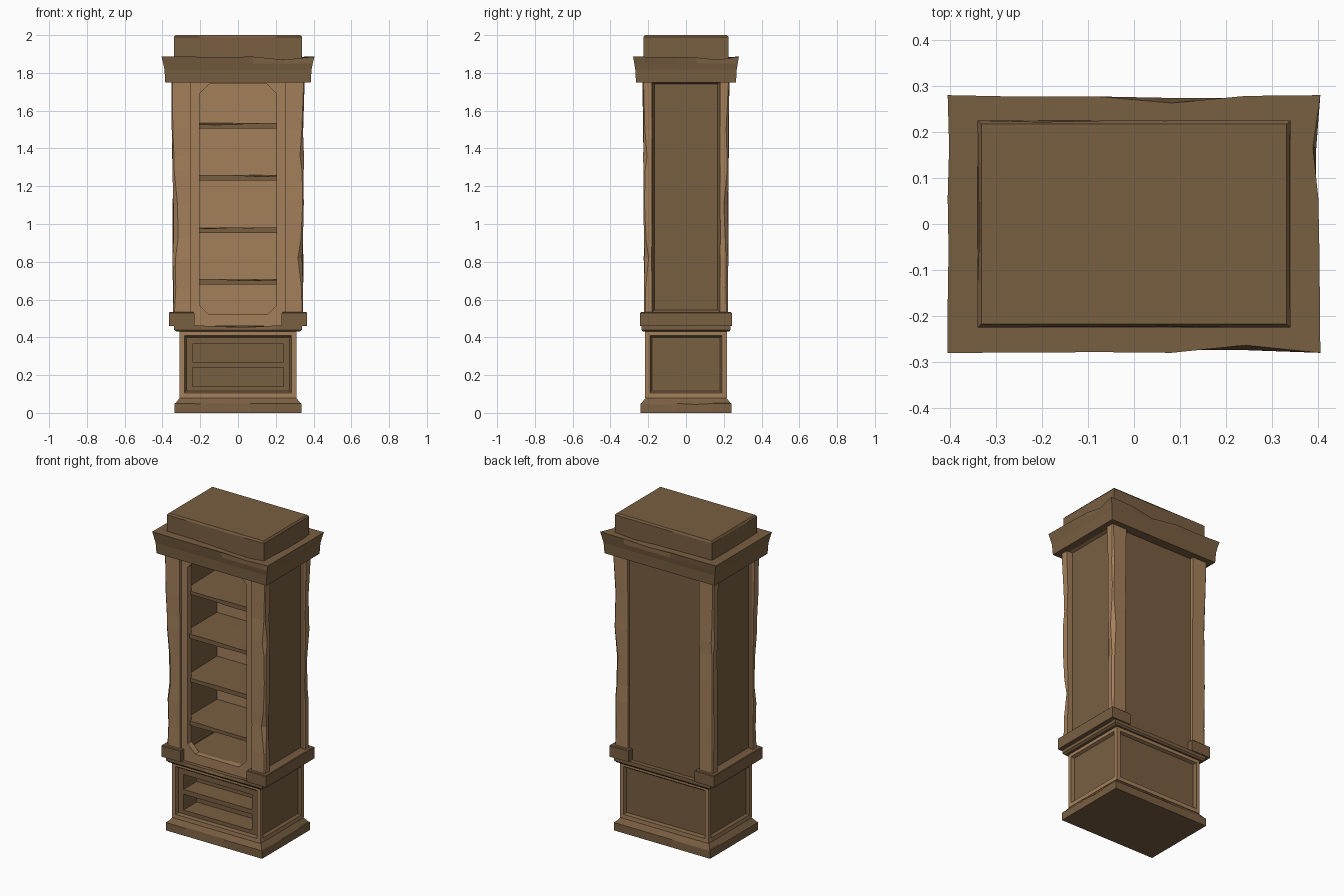
import bpy, bmesh, random
from mathutils import Vector

if "Cube" in bpy.data.objects:
    bpy.data.objects.remove(bpy.data.objects["Cube"])

random.seed(7)


def material(name, rgb):
    m = bpy.data.materials.new(name)
    m.diffuse_color = (*rgb, 1)
    m.use_nodes = True
    m.node_tree.nodes["Principled BSDF"].inputs["Base Color"].default_value = m.diffuse_color
    return m


MATS = [material("light_wood", (0.37, 0.215, 0.105)),
        material("dark_wood", (0.19, 0.113, 0.053))]
LIGHT, DARK = 0, 1


def finish(name, bm, mat=None):
    bmesh.ops.recalc_face_normals(bm, faces=bm.faces)
    if mat is not None:
        for f in bm.faces:
            f.material_index = mat
    me = bpy.data.meshes.new(name)
    bm.to_mesh(me)
    bm.free()
    for m in MATS:
        me.materials.append(m)
    ob = bpy.data.objects.new(name, me)
    bpy.context.collection.objects.link(ob)
    return ob


def skin(bm, rings):
    """Join rings of points into a closed solid."""
    vs = [[bm.verts.new(p) for p in r] for r in rings]
    n = len(vs[0])
    for a, b in zip(vs, vs[1:]):
        for i in range(n):
            j = (i + 1) % n
            bm.faces.new((a[i], a[j], b[j], b[i]))
    bm.faces.new(vs[0][::-1])
    bm.faces.new(vs[-1])


def box_bm(x0, x1, y0, y1, z0, z1):
    bm = bmesh.new()
    skin(bm, [[(x0, y0, z), (x1, y0, z), (x1, y1, z), (x0, y1, z)] for z in (z0, z1)])
    bmesh.ops.recalc_face_normals(bm, faces=bm.faces)
    return bm


def box(name, x0, x1, y0, y1, z0, z1, mat):
    return finish(name, box_bm(x0, x1, y0, y1, z0, z1), mat)


def worn_ring(z, hx, hy, wear, n=5):
    """Rectangle whose edge points are chipped down and inwards."""
    c = [Vector((-hx, -hy, z)), Vector((hx, -hy, z)), Vector((hx, hy, z)), Vector((-hx, hy, z))]
    pts = []
    for k in range(4):
        a, b = c[k], c[(k + 1) % 4]
        inward = Vector((-(b - a).y, (b - a).x, 0)).normalized()
        for i in range(n):
            chip = wear * random.random() ** 3 if i else 0
            pts.append(a.lerp(b, i / n) + inward * chip + Vector((0, 0, -chip)))
    return pts


def moulding(name, levels, mat=DARK):
    bm = bmesh.new()
    skin(bm, [worn_ring(*lv) for lv in levels])
    return finish(name, bm, mat)


def recess(bm, direction, margin, slope, depth):
    """Sunken dark panel in the face that looks along direction."""
    d = Vector(direction)
    f = max(bm.faces, key=lambda f: f.normal.dot(d) * f.calc_area())
    if margin:
        bmesh.ops.inset_region(bm, faces=[f], thickness=margin)
    r = bmesh.ops.inset_region(bm, faces=[f], thickness=slope, depth=-depth)
    for g in r["faces"] + [f]:
        g.material_index = DARK


def cut(ob, cutter):
    cutter.hide_render = True
    cutter.hide_viewport = True
    m = ob.modifiers.new("opening", "BOOLEAN")
    m.operation = "DIFFERENCE"
    m.solver = "EXACT"
    m.object = cutter


# Plinth
moulding("plinth", [(0, .337, .24, 0), (.05, .337, .24, .008), (.052, .33, .235, 0),
                    (.085, .305, .21, 0)])

# Lower cabinet with sunken panels and two open compartments
bm = box_bm(-.31, .31, -.217, .217, .08, .435)
for d in ((1, 0, 0), (-1, 0, 0), (0, 1, 0), (0, -1, 0)):
    recess(bm, d, .036, .015, .015)
cabinet = finish("lower_cabinet", bm)
for i, (z0, z1) in enumerate(((.14, .24), (.27, .365))):
    cut(cabinet, box(f"compartment_cutter_{i}", -.24, .24, -.3, -.07, z0, z1, DARK))

# Waist moulding and the corner blocks on it
moulding("waist_moulding", [(.43, .325, .228, 0), (.44, .338, .236, 0), (.463, .338, .236, .01)])
for s in (-1, 1):
    bm = box_bm(-.0675, .0675, -.243, .243, .46, .533)
    bmesh.ops.translate(bm, verts=bm.verts, vec=(s * .2985, 0, 0))
    top = [e for e in bm.edges if all(v.co.z > .5 for v in e.verts)]
    bmesh.ops.bevel(bm, geom=top, offset=.004, segments=1, affect="EDGES")
    finish(f"waist_block_{s}", bm, DARK)

# Worn corner posts: the outer edge chamfer changes with height
for sx in (-1, 1):
    for sy in (-1, 1):
        rings = []
        for z in (.46, .66, .82, .92, 1.1, 1.28, 1.36, 1.5, 1.76):
            ends = z in (.46, 1.76)
            c = .005 if ends else .006 + .022 * random.random() ** 2
            w = 0 if ends else .008 * random.random()
            X, Y = .345 + .008 * (z - .46) / 1.3 - w, .222 + .008 * (z - .46) / 1.3 - w * .6
            prof = [(.25, .18), (X, .18), (X, Y - c), (X - c, Y), (.25, Y)]
            rings.append([(sx * x, sy * y, z) for x, y in prof])
        bm = bmesh.new()
        skin(bm, rings)
        finish(f"corner_post_{sx}_{sy}", bm, LIGHT)

# Side walls with a sunken panel
for s in (-1, 1):
    bm = box_bm(*sorted((s * .245, s * .343)), -.182, .182, .53, 1.755)
    recess(bm, (s, 0, 0), 0, .02, .022)
    finish(f"side_wall_{s}", bm, DARK)

# Back panel, lining and floor
box("back_panel", -.255, .255, .15, .207, .46, 1.76, DARK)
box("back_lining", -.25, .25, .14, .152, .5, 1.755, LIGHT)
box("cabinet_floor", -.25, .25, -.18, .15, .46, .52, DARK)

# Front frame with a cut-cornered opening
frame = box("front_frame", -.255, .255, -.21, -.172, .46, 1.76, LIGHT)
w, lo, hi, c = .205, .52, 1.74, .052
octagon = [(-w, lo + c), (-w + c, lo), (w - c, lo), (w, lo + c),
           (w, hi - c), (w - c, hi), (-w + c, hi), (-w, hi - c)]
bm = bmesh.new()
skin(bm, [[(x, y, z) for x, z in octagon] for y in (-.3, -.1)])
cut(frame, finish("opening_cutter", bm, LIGHT))

# Shelves with slightly worn front edges
for i, z in enumerate((.695, .968, 1.245, 1.52)):
    bm = bmesh.new()
    xs = (-.247, -.12, -.03, .05, .13, .247)
    rings = []
    for x in xs:
        dip = .009 * random.random() ** 2
        rings.append([(x, -.19 + dip, z - .015), (x, .145, z - .015),
                      (x, .145, z + .014), (x, -.19 + dip, z + .014 - dip)])
    skin(bm, rings)
    finish(f"shelf_{i}", bm, DARK)

# Crown and top block
moulding("crown", [(1.75, .385, .265, 0), (1.815, .389, .268, 0), (1.85, .396, .274, 0),
                   (1.886, .405, .28, .022)])
moulding("top_block", [(1.87, .34, .225, 0), (1.99, .34, .225, .004), (2.0, .331, .217, 0)])
